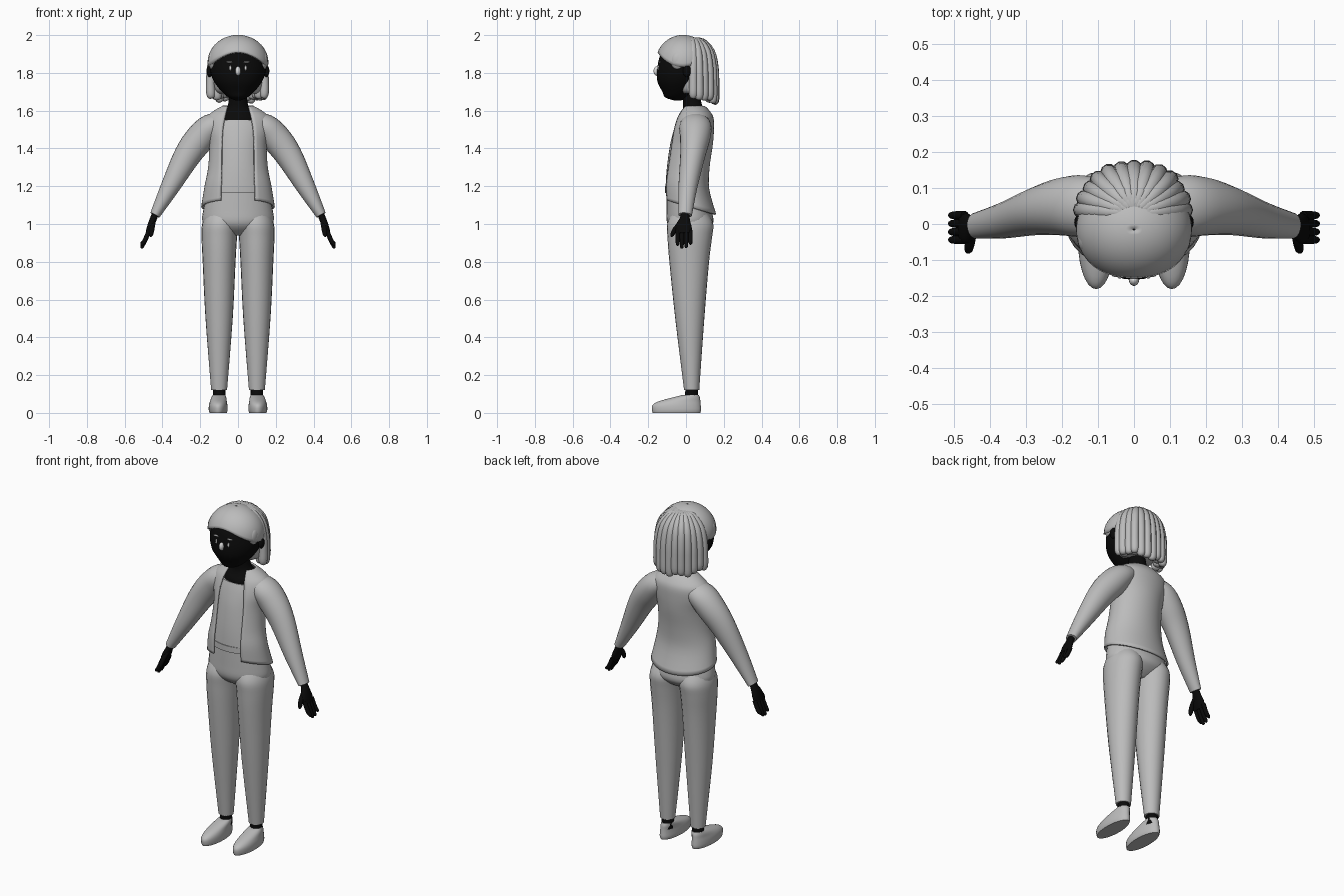
import bpy, bmesh, math, random
from mathutils import Vector
random.seed(4)


def material(name, v):
    m = bpy.data.materials.new(name)
    m.diffuse_color = (v, v, v, 1)
    return m


SKIN = material("black skin", 0.003)
GREY = material("grey cloth and hair", 0.5)
PALE = material("pale face details", 0.7)


def skin(name, rings, mat, closed=True, caps=True, thick=0):
    """Join rings of points into one smooth surface."""
    bm = bmesh.new()
    vs = [[bm.verts.new(p) for p in r] for r in rings]
    n = len(vs[0])
    for a, b in zip(vs, vs[1:]):
        for i in range(n if closed else n - 1):
            j = (i + 1) % n
            bm.faces.new((a[i], a[j], b[j], b[i]))
    if caps:
        bm.faces.new(vs[0])
        bm.faces.new(vs[-1])
    bmesh.ops.recalc_face_normals(bm, faces=bm.faces)
    me = bpy.data.meshes.new(name)
    bm.to_mesh(me)
    bm.free()
    me.materials.append(mat)
    ob = bpy.data.objects.new(name, me)
    bpy.context.collection.objects.link(ob)
    if thick:
        so = ob.modifiers.new("thickness", 'SOLIDIFY')
        so.thickness, so.offset = thick, 0
    bpy.ops.object.select_all(action='DESELECT')
    bpy.context.view_layer.objects.active = ob
    ob.select_set(True)
    bpy.ops.object.shade_smooth_by_angle(angle=math.radians(50))
    return ob


def smooth_rows(rows, steps=4):
    """Catmull-Rom interpolation through the key rows."""
    out = []
    for i in range(len(rows) - 1):
        p0, p1 = rows[max(i - 1, 0)], rows[i]
        p2, p3 = rows[i + 1], rows[min(i + 2, len(rows) - 1)]
        for k in range(steps):
            t = k / steps
            out.append([0.5 * (2 * b + (c - a) * t + (2 * a - 5 * b + 4 * c - d) * t * t
                               + (3 * b - a - 3 * c + d) * t ** 3)
                        for a, b, c, d in zip(p0, p1, p2, p3)])
    return out + [list(rows[-1])]


def sweep(name, rows, mat, n=24, flat=True, steps=4):
    """Rows are x, y, z, radius across, radius in depth."""
    rows = smooth_rows(rows, steps)
    rings = []
    for i, (x, y, z, ra, rb) in enumerate(rows):
        t = Vector((0, 0, 1))
        if not flat:
            t = (Vector(rows[min(i + 1, len(rows) - 1)][:3]) - Vector(rows[max(i - 1, 0)][:3])).normalized()
        a = Vector((0, 1, 0)).cross(t).normalized()
        b = t.cross(a)
        rings.append([Vector((x, y, z)) + a * max(ra, .001) * math.cos(w) + b * max(rb, .001) * math.sin(w)
                      for w in (2 * math.pi * k / n for k in range(n))])
    return skin(name, rings, mat)


def ball(name, c, r, mat, n=16):
    k = 10
    rings = []
    for i in range(k + 1):
        p = math.pi * min(max(i / k, .01), .99)
        rings.append([(c[0] + r[0] * math.sin(p) * math.cos(w), c[1] + r[1] * math.sin(p) * math.sin(w),
                       c[2] + r[2] * math.cos(p)) for w in (2 * math.pi * j / n for j in range(n))])
    return skin(name, rings, mat)


# Head, neck and upper chest
sweep("head", [(0, -.045, 1.655, .015, .02), (0, -.05, 1.67, .05, .06), (0, -.04, 1.70, .085, .085),
               (0, -.03, 1.75, .125, .12), (0, -.015, 1.80, .145, .14), (0, -.005, 1.85, .148, .143),
               (0, 0, 1.90, .138, .133), (0, .01, 1.95, .10, .10), (0, .02, 1.98, .04, .04)], SKIN, 32)
sweep("neck", [(0, .04, 1.5, .12, .085), (0, .04, 1.56, .105, .083), (0, .042, 1.595, .082, .065),
               (0, .035, 1.63, .053, .05), (0, .02, 1.72, .045, .045)], SKIN)

# Face
ball("nose", (0, -.156, 1.81), (.014, .016, .024), PALE)
for s in (1, -1):
    ball("brow", (s * .045, -.141, 1.857), (.018, .007, .004), PALE)
    ball("eye", (s * .040, -.146, 1.825), (.006, .006, .014), PALE)
    ball("ear", (s * .150, .005, 1.81), (.016, .022, .032), SKIN)
    # Tuft in front of the ear
    ball("side_tuft", (s * .133, -.04, 1.865), (.024, .042, .05), GREY)
sweep("mouth", [(-.024, -.1385, 1.757, .001, .002), (-.012, -.142, 1.748, .003, .004), (0, -.143, 1.745, .003, .004),
                (.012, -.142, 1.748, .003, .004), (.024, -.1385, 1.757, .001, .002)], PALE, 8, False)

# Swept cap of hair: the hairline is high at the front and low at the sides
rings = []
for i in range(13):
    ring = []
    for j in range(48):
        w = 2 * math.pi * j / 48
        p = math.radians(68 + 32 * math.sin(w) ** 2) * max(i / 12, .01)
        ring.append((.155 * math.sin(p) * math.sin(w), -.015 - .14 * math.sin(p) * math.cos(w),
                     1.855 + .14 * math.cos(p)))
    rings.append(ring)
cap = skin("hair_cap", rings, GREY, caps=False, thick=.012)

# Hair mass beneath the locks, then the locks fanning from the crown
sweep("hair_base", [(0, .05, 1.69, .10, .08), (0, .045, 1.72, .125, .10), (0, .045, 1.83, .135, .11),
                    (0, .04, 1.91, .115, .10), (0, .03, 1.97, .05, .05)], GREY)


def lock(name, deg, scale, end, r):
    c, s = math.cos(math.radians(deg)), math.sin(math.radians(deg))
    path = [(.08, 1.974, .5), (.45, 1.962, .95), (.82, 1.91, 1), (.97, 1.83, 1),
            (1, 1.75, 1), (.99, end + .03, 1.05), (.97, end + .006, .75), (.96, end, .2)]
    sweep(name, [(.143 * f * scale * c, .03 + .127 * f * scale * s, z, r * k, r * k) for f, z, k in path],
          GREY, 10, False, 3)


for i in range(13):
    a = 4 + 172 * i / 12
    lock("outer_lock", a, random.uniform(.97, 1.03), 1.675 - .035 * math.sin(math.radians(a))
         + random.uniform(-.01, .01), .023)
for i in range(10):
    lock("inner_lock", 12 + 156 * i / 9, .8, 1.66 + random.uniform(-.01, .01), .024)

# Open jacket: depth centre, half width, half depth, opening half width, hem tilt
JACKET = [(1.09, .02, .19, .135, .09, .04), (1.20, 0, .172, .118, .088, .015), (1.30, .005, .153, .115, .086, 0),
          (1.42, .022, .148, .115, .085, 0), (1.50, .035, .165, .108, .08, 0), (1.56, .045, .162, .096, .07, 0),
          (1.595, .045, .125, .077, .062, 0), (1.622, .04, .078, .056, .055, 0)]
rings = []
for z, cy, rx, ry, w, tilt in smooth_rows(JACKET):
    a0 = math.asin(min(w / rx, .95))
    ring = []
    for k in range(41):
        a = a0 + (2 * math.pi - 2 * a0) * k / 40
        ring.append((rx * math.sin(a), cy - ry * math.cos(a), z + tilt * math.cos(a)))
    rings.append(ring)
skin("jacket", rings, GREY, closed=False, caps=False, thick=.01)

# Shirt with a hem band
sweep("shirt", [(0, .0, 1.17, .165, .108), (0, .0, 1.20, .160, .108), (0, .005, 1.30, .143, .106),
                (0, .022, 1.42, .138, .106), (0, .035, 1.50, .15, .099), (0, .043, 1.55, .145, .09)], GREY, 32)
sweep("shirt_hem", [(0, 0, 1.165, .167, .111), (0, 0, 1.20, .163, .111)], GREY, 32, steps=1)

# Trousers
sweep("trouser_hips", [(0, .02, .94, .07, .05), (0, .02, .97, .14, .095), (0, .022, 1.01, .187, .123),
                       (0, .015, 1.08, .183, .118), (0, 0, 1.18, .160, .102)], GREY, 32)
for s in (1, -1):
    sweep("trouser_leg", [(s * .085, .02, 1.06, .085, .095), (s * .094, .022, 1.0, .096, .122),
                          (s * .099, .02, .93, .094, .118), (s * .1, .017, .8, .087, .105),
                          (s * .1, .02, .5, .072, .077), (s * .1, .03, .12, .042, .04)], GREY)
    sweep("ankle", [(s * .1, .03, .06, .034, .036), (s * .1, .03, .14, .032, .033)], SKIN, 16)
    sweep("shoe", [(s * .105, -.05, 0, .046, .126), (s * .105, -.05, .015, .05, .13), (s * .105, -.05, .04, .049, .128),
                   (s * .104, -.036, .06, .045, .112), (s * .102, -.002, .08, .04, .076),
                   (s * .1, .026, .095, .033, .042)], GREY, 28, steps=3)

    # Sleeve
    sweep("sleeve", [(s * .07, .05, 1.545, .045, .065), (s * .14, .05, 1.515, .07, .085), (s * .20, .048, 1.455, .078, .08),
                     (s * .27, .035, 1.36, .071, .066), (s * .36, .01, 1.195, .05, .05),
                     (s * .44, -.005, 1.047, .027, .036)], GREY, 24, False)

    # Hand
    sweep("palm", [(s * .432, -.005, 1.065, .018, .022), (s * .447, -.006, 1.03, .018, .026),
                   (s * .462, -.012, .99, .018, .042), (s * .476, -.012, .95, .014, .042)], SKIN, 16, False)
    for y, tip in ((.024, .89), (.001, .873), (-.022, .87), (-.044, .885)):
        sweep("finger", [(s * .47, y, .965, .012, .012), (s * .492, y, .915, .012, .012),
                         (s * .508, y, tip + .008, .009, .009), (s * .511, y, tip, .003, .003)], SKIN, 10, False)
    sweep("thumb", [(s * .45, -.02, 1.01, .014, .014), (s * .456, -.055, .975, .014, .014),
                    (s * .46, -.072, .945, .011, .011), (s * .462, -.076, .932, .004, .004)], SKIN, 10, False)
